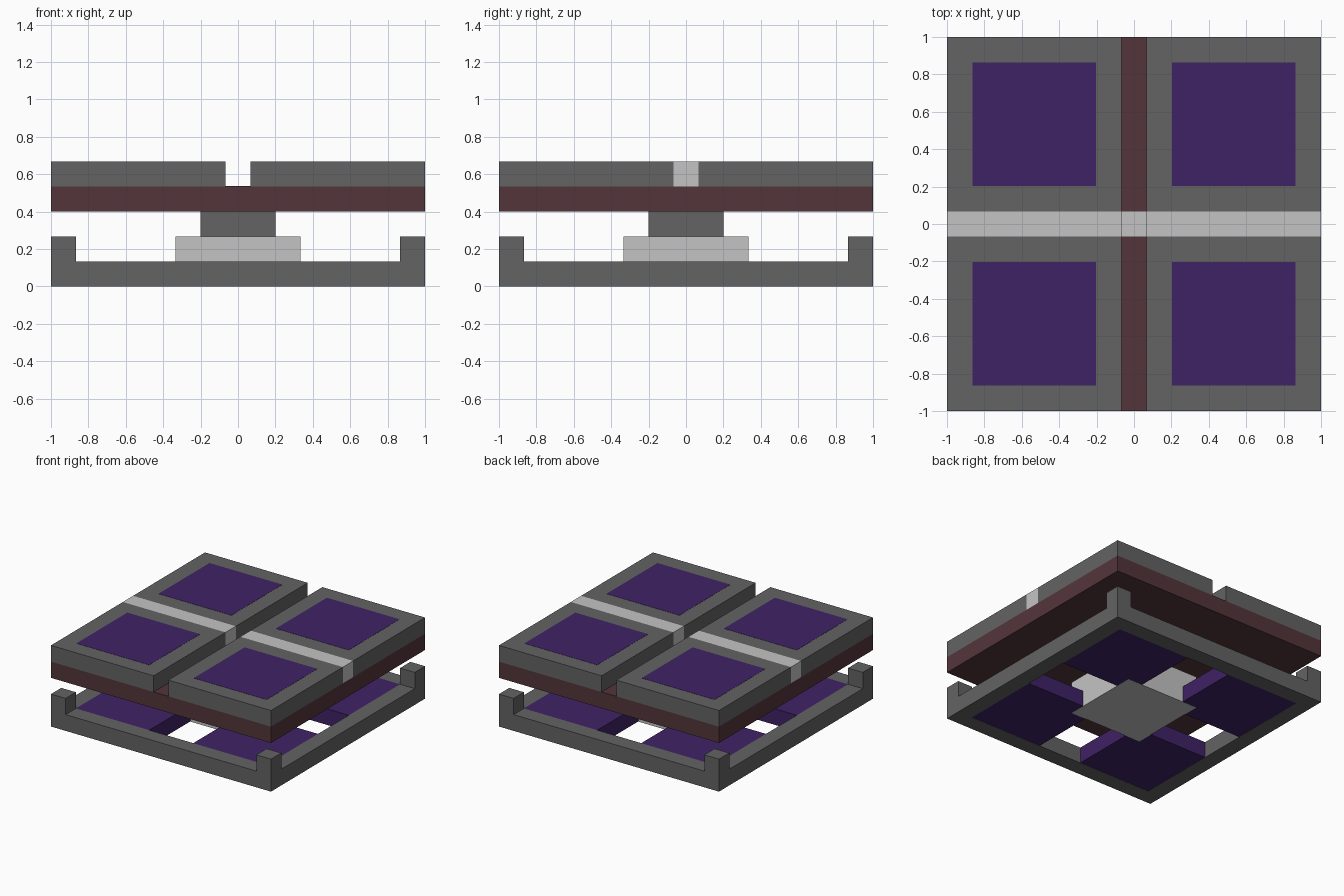
import bpy
import bmesh

cube = bpy.data.objects.get("Cube")
if cube:
    bpy.data.objects.remove(cube, do_unlink=True)

U = 2 / 15  # grid unit: the model is 15 x 15 x 5 units


def material(name, rgb):
    lin = [((c / 255 + 0.055) / 1.055) ** 2.4 for c in rgb] + [1.0]
    m = bpy.data.materials.new(name)
    m.use_nodes = True
    m.diffuse_color = lin
    m.node_tree.nodes["Principled BSDF"].inputs["Base Color"].default_value = lin
    return m


GREY = material("dark grey", (99, 99, 99))
LIGHT = material("light grey", (195, 196, 195))
MAROON = material("maroon", (83, 53, 58))
PURPLE = material("purple", (63, 34, 101))


def add_object(name, bm, mat):
    bmesh.ops.recalc_face_normals(bm, faces=bm.faces)
    mesh = bpy.data.meshes.new(name)
    bm.to_mesh(mesh)
    bm.free()
    mesh.materials.append(mat)
    ob = bpy.data.objects.new(name, mesh)
    bpy.context.collection.objects.link(ob)
    return ob


def box(name, x, y, z, mat):
    """Box from (min, max) ranges given in grid units."""
    bm = bmesh.new()
    bmesh.ops.create_cube(bm, size=1)
    for v in bm.verts:
        v.co = [(r[0] + r[1]) / 2 * U + c * (r[1] - r[0]) * U
                for r, c in zip((x, y, z), v.co)]
    return add_object(name, bm, mat)


def span(a, b, sign):
    return (a, b) if sign > 0 else (-b, -a)


# Base frame: a square ring, one unit wide
bm = bmesh.new()
rings = [[bm.verts.new((sx * r * U, sy * r * U, z * U))
          for sx, sy in ((-1, -1), (1, -1), (1, 1), (-1, 1))]
         for r, z in ((7.5, 0), (7.5, 1), (6.5, 1), (6.5, 0))]
for k in range(4):
    a, b = rings[k], rings[(k + 1) % 4]
    for i in range(4):
        j = (i + 1) % 4
        bm.faces.new((a[i], a[j], b[j], b[i]))
add_object("base_frame", bm, GREY)

# Central pedestal and the platform it carries
box("pedestal_foot", (-2.5, 2.5), (-2.5, 2.5), (0, 2), LIGHT)
box("pedestal_neck", (-1.5, 1.5), (-1.5, 1.5), (2, 3), GREY)
box("platform", (-7.5, 7.5), (-7.5, 7.5), (3, 4), MAROON)

# Corner posts, base panels, top slabs and their inlays in each quadrant
for sy, depth in ((-1, "front"), (1, "back")):
    for sx, side in ((1, "left"), (-1, "right")):
        tag = depth + "_" + side
        box("corner_post_" + tag, span(6.5, 7.5, sx), span(6.5, 7.5, sy), (1, 2), GREY)
        box("base_panel_" + tag, span(1.5, 6.5, sx), span(1.5, 6.5, sy), (0.01, 1), PURPLE)
        box("top_slab_" + tag, span(0.5, 7.5, sx), span(0.5, 7.5, sy), (4, 5), GREY)
        box("top_inlay_" + tag, span(1.52, 6.48, sx), span(1.52, 6.48, sy), (4.97, 5.01), PURPLE)

# Light bars between the slabs, with a flat strip across the channel
for sx, side in ((1, "left"), (-1, "right")):
    box("divider_bar_" + side, span(0.5, 7.5, sx), (-0.5, 0.5), (4, 5), LIGHT)
box("channel_strip", (-0.5, 0.5), (-0.5, 0.5), (3.98, 4.02), LIGHT)
